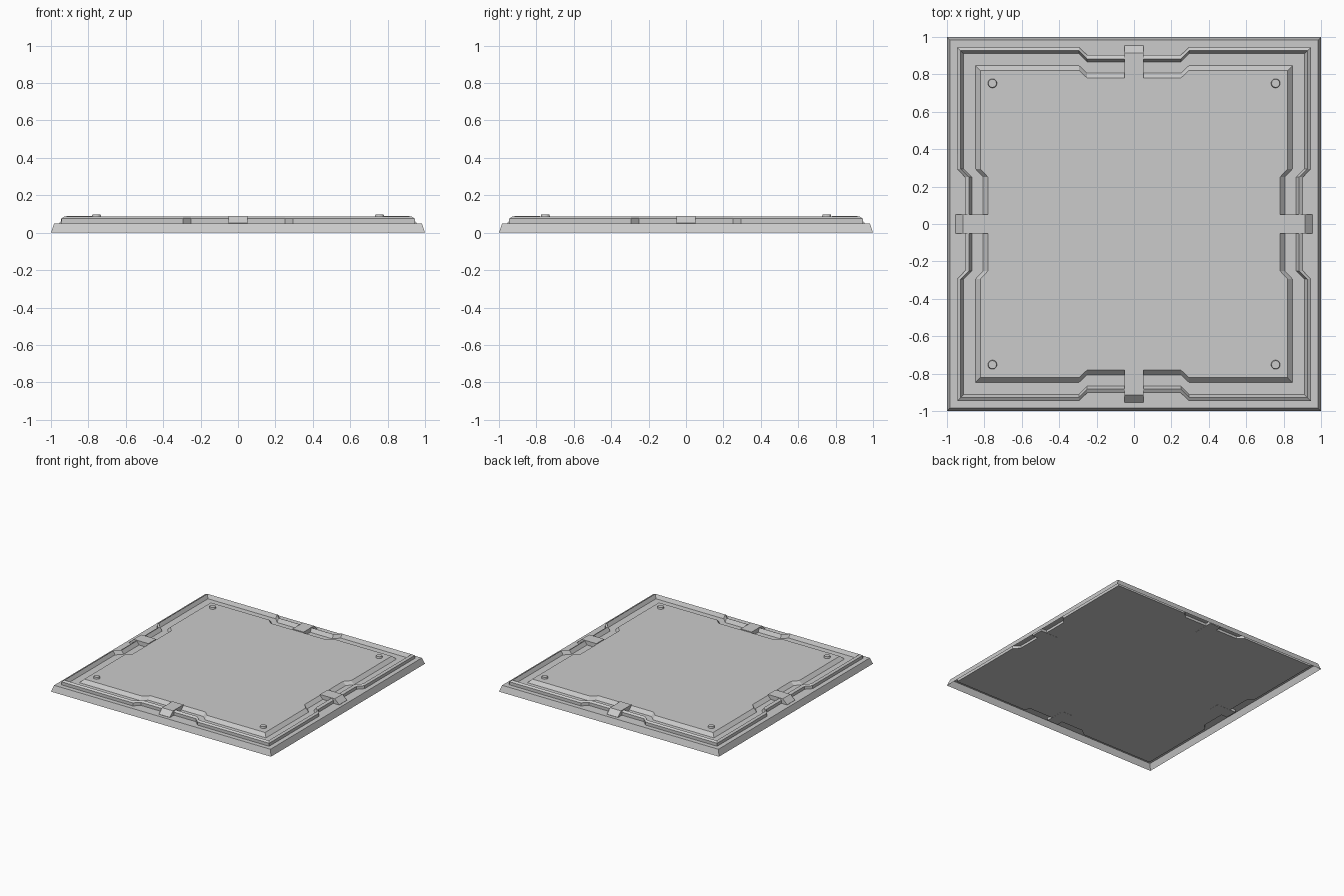
import bpy, bmesh
from mathutils import Matrix, Vector
from math import pi

if "Cube" in bpy.data.objects:
    bpy.data.objects.remove(bpy.data.objects["Cube"])


def outline(r, notch, z):
    """Square ring, each side stepped inward around its middle."""
    side = [(-r, -r), (-0.295, -r), (-0.25, -r + notch), (0.25, -r + notch), (0.295, -r)]
    pts = []
    for i in range(4):
        rot = Matrix.Rotation(i * pi / 2, 3, 'Z')
        pts += [rot @ Vector((x, y, z)) for x, y in side]
    return pts


def loft(name, rings, cap_bottom=False, cap_top=False):
    bm = bmesh.new()
    loops = [[bm.verts.new(p) for p in outline(*ring)] for ring in rings]
    for a, b in zip(loops, loops[1:]):
        n = len(a)
        for i in range(n):
            j = (i + 1) % n
            bm.faces.new((a[i], a[j], b[j], b[i]))
    if cap_bottom:
        bm.faces.new(loops[0][::-1])
    if cap_top:
        bm.faces.new(loops[-1])
    return finish(name, bm)


def finish(name, bm):
    me = bpy.data.meshes.new(name)
    bm.to_mesh(me)
    bm.free()
    ob = bpy.data.objects.new(name, me)
    bpy.context.collection.objects.link(ob)
    return ob


# Base skirt: sloped outer wall and flat ledge, open underneath
loft("base_skirt", [(1.0, 0, 0), (0.983, 0, 0.05), (0.945, 0.042, 0.05)])

# Floor panel: raised rim, recessed channel, raised centre
loft("floor_panel", [
    (0.945, 0.042, 0.03),
    (0.945, 0.042, 0.075),
    (0.928, 0.045, 0.086),
    (0.912, 0.047, 0.056),
    (0.848, 0.042, 0.056),
    (0.822, 0.042, 0.083),
], cap_bottom=True, cap_top=True)

# Edge clips: tabs bridging the channel, with sloped outer ends
profile = [(-0.955, 0.029), (-0.955, 0.052), (-0.915, 0.09), (-0.78, 0.09), (-0.78, 0.029)]
for i, where in enumerate(("front", "right", "back", "left")):
    bm = bmesh.new()
    face = bm.faces.new([bm.verts.new((-0.05, y, z)) for y, z in profile])
    new = bmesh.ops.extrude_face_region(bm, geom=[face])["geom"]
    bmesh.ops.translate(bm, vec=(0.1, 0, 0),
                        verts=[g for g in new if isinstance(g, bmesh.types.BMVert)])
    bmesh.ops.recalc_face_normals(bm, faces=bm.faces)
    bm.transform(Matrix.Rotation(i * pi / 2, 4, 'Z'))
    finish("clip_" + where, bm)

# Corner studs
for sx in (-1, 1):
    for sy in (-1, 1):
        bm = bmesh.new()
        bmesh.ops.create_cone(bm, cap_ends=True, segments=12, radius1=0.026,
                              radius2=0.022, depth=0.02,
                              matrix=Matrix.Translation((sx * 0.757, sy * 0.752, 0.087)))
        finish("corner_stud", bm)
